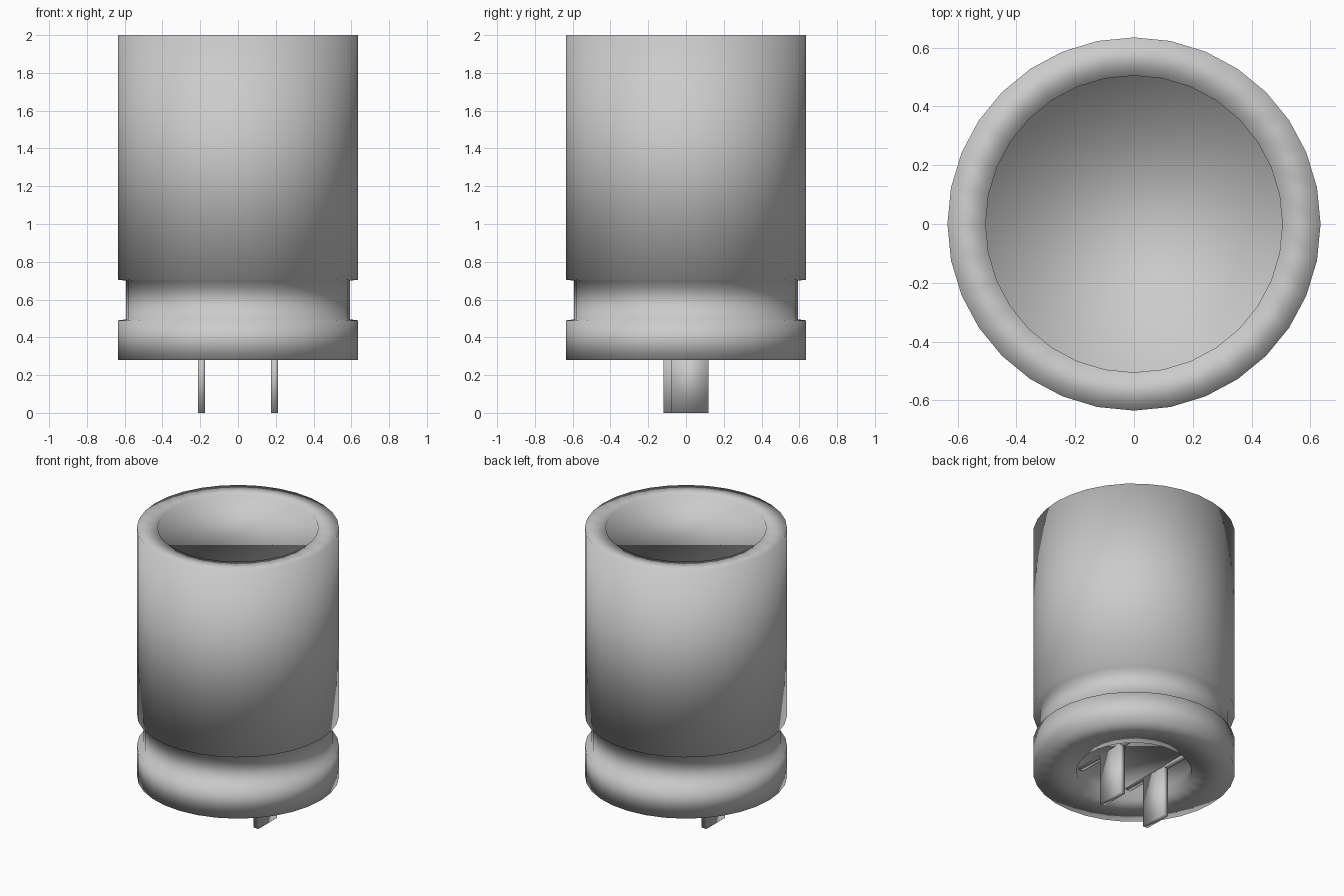
import bpy, bmesh, math

if "Cube" in bpy.data.objects:
    bpy.data.objects.remove(bpy.data.objects["Cube"])

SIDES = 32
FLOOR_Z = 0.35


def finish(name, bm):
    bmesh.ops.recalc_face_normals(bm, faces=bm.faces)
    mesh = bpy.data.meshes.new(name)
    bm.to_mesh(mesh)
    bm.free()
    mesh.shade_smooth()
    obj = bpy.data.objects.new(name, mesh)
    bpy.context.collection.objects.link(obj)
    return obj


def lathe(name, profile):
    """Spin (radius, z) points into rings and cap both ends."""
    bm = bmesh.new()
    rings = []
    for r, z in profile:
        rings.append([bm.verts.new((r * math.cos(a), r * math.sin(a), z))
                      for a in (2 * math.pi * i / SIDES for i in range(SIDES))])
    for a, b in zip(rings, rings[1:]):
        for i in range(SIDES):
            j = (i + 1) % SIDES
            bm.faces.new((a[i], a[j], b[j], b[i]))
    bm.faces.new(rings[0])
    bm.faces.new(rings[-1])
    return finish(name, bm)


def box(name, x, y, z):
    """Box from (min, max) ranges."""
    bm = bmesh.new()
    bmesh.ops.create_cube(bm, size=1)
    for v in bm.verts:
        v.co = [lo + (c + 0.5) * (hi - lo) for c, (lo, hi) in zip(v.co, (x, y, z))]
    return finish(name, bm)


# Can: recessed underside, crimp groove, straight wall, rim and shallow top panel
lathe("can_body", [
    (0.36, FLOOR_Z), (0.36, 0.28), (0.635, 0.28), (0.635, 0.49),
    (0.593, 0.495), (0.593, 0.70), (0.635, 0.705), (0.635, 2.0),
    (0.505, 2.0), (0.505, 1.985)])

# Two flat pins with their seating strips, turned half a revolution from each other
for side, s in (("right", 1), ("left", -1)):
    x = sorted((s * 0.175, s * 0.213))
    box(side + "_pin", x, sorted((s * -0.08, s * 0.12)), (0, FLOOR_Z + 0.01))
    box(side + "_pin_seat", x, (-0.29, 0.29), (FLOOR_Z - 0.006, FLOOR_Z + 0.01))
